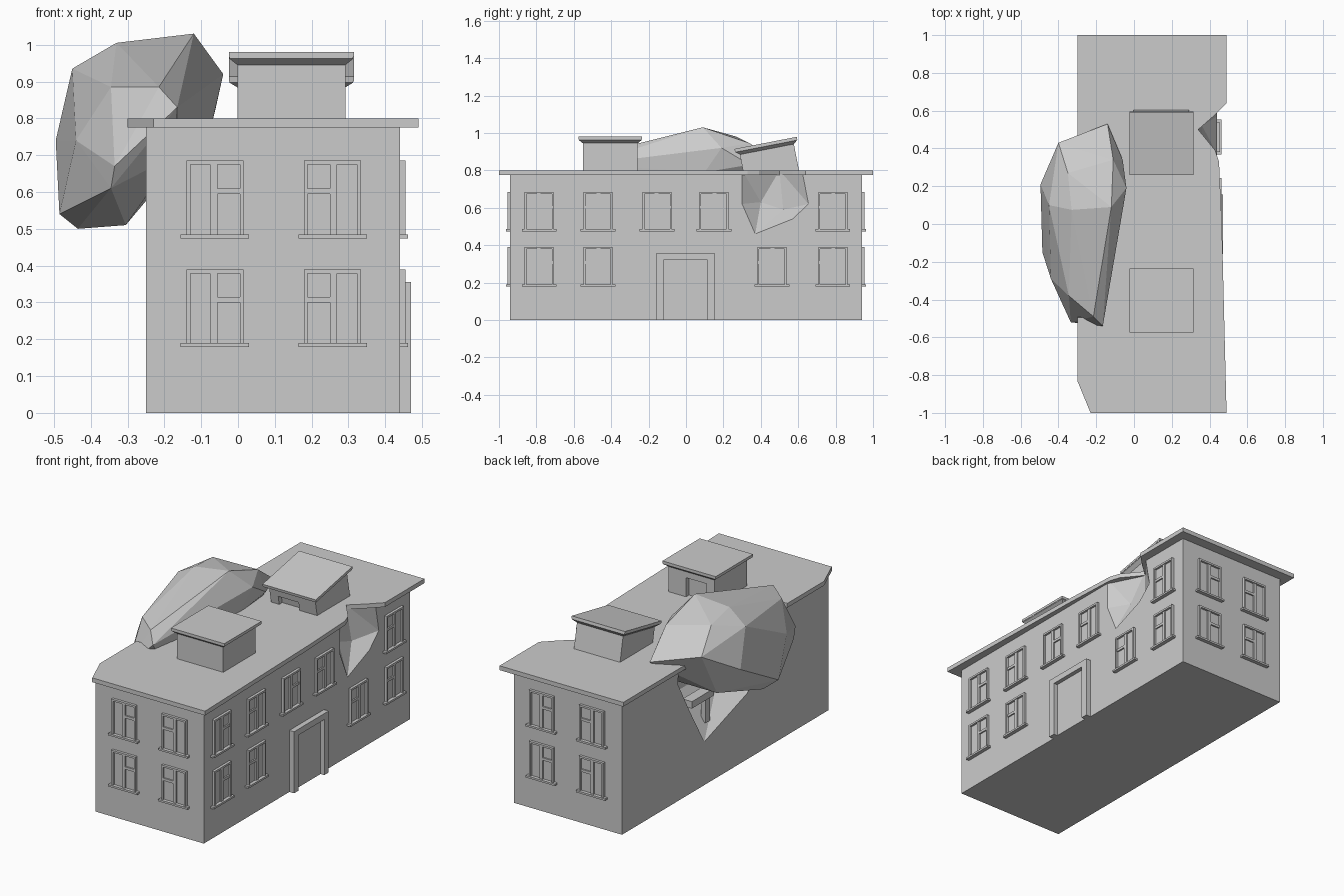
import bpy, bmesh, math
from mathutils import Matrix, Vector

if "Cube" in bpy.data.objects:
    bpy.data.objects.remove(bpy.data.objects["Cube"])


def make(name, bm, matrix=None):
    bmesh.ops.recalc_face_normals(bm, faces=bm.faces)
    me = bpy.data.meshes.new(name)
    bm.to_mesh(me)
    bm.free()
    ob = bpy.data.objects.new(name, me)
    bpy.context.collection.objects.link(ob)
    if matrix is not None:
        ob.data.transform(matrix)
        if matrix.determinant() < 0:
            ob.data.flip_normals()
    return ob


def boxes(name, parts, matrix=None):
    """Each part is (x0, x1, y0, y1, z0, z1)."""
    bm = bmesh.new()
    for x0, x1, y0, y1, z0, z1 in parts:
        m = Matrix.Translation(((x0 + x1) / 2, (y0 + y1) / 2, (z0 + z1) / 2))
        bmesh.ops.create_cube(bm, size=1, matrix=m @ Matrix.Diagonal((x1 - x0, y1 - y0, z1 - z0, 1)))
    return make(name, bm, matrix)


def hull(name, pts):
    bm = bmesh.new()
    for p in pts:
        bm.verts.new(p)
    r = bmesh.ops.convex_hull(bm, input=bm.verts[:])
    loose = list({v for v in r["geom_interior"] + r["geom_unused"] if isinstance(v, bmesh.types.BMVert)})
    bmesh.ops.delete(bm, geom=loose, context='VERTS')
    return make(name, bm)


def cut(ob, cutter):
    mod = ob.modifiers.new("cut", 'BOOLEAN')
    mod.operation, mod.solver, mod.object = 'DIFFERENCE', 'EXACT', cutter
    cutter.hide_render = True
    cutter.hide_viewport = True


# Main block and roof slab with chipped edges
walls = boxes("building_walls", [(-0.25, 0.44, -0.94, 0.94, 0, 0.776)])
outline = [(-0.23, -1), (0.49, -1), (0.465, 0), (0.45, 0.33), (0.43, 0.39), (0.34, 0.50),
           (0.42, 0.57), (0.49, 0.64), (0.49, 1), (-0.30, 1), (-0.30, -0.83)]
bm = bmesh.new()
face = bm.faces.new([bm.verts.new((x, y, 0.775)) for x, y in outline])
ext = bmesh.ops.extrude_face_region(bm, geom=[face])
bmesh.ops.translate(bm, vec=(0, 0, 0.025), verts=[v for v in ext["geom"] if isinstance(v, bmesh.types.BMVert)])
slab = make("roof_slab", bm)

# Broken notch on the right wall
rim = [(0.30, 0.80), (0.30, 0.62), (0.37, 0.46), (0.57, 0.54), (0.655, 0.62), (0.62, 0.80)]
notch = hull("notch_cutter", [(x, y, z) for x in (0.44, 0.5) for y, z in rim]
             + [(0.36, 0.40, 0.63), (0.36, 0.52, 0.59), (0.34, 0.50, 0.80)])
cut(walls, notch)

# Smashed hole on the left wall
rim = [(0.42, 0.85), (0.43, 0.67), (0.32, 0.47), (0.19, 0.25), (-0.20, 0.38), (-0.48, 0.66), (-0.50, 0.85)]
hole = hull("hole_cutter", [(x, y, z) for x in (-0.25, -0.4) for y, z in rim]
            + [(-0.08, 0.25, 0.5), (-0.08, -0.2, 0.5), (-0.08, 0.25, 0.78), (-0.1, -0.35, 0.78)])
cut(walls, hole)
cut(slab, hole)
boxes("broken_beam", [(-0.21, -0.18, 0.08, 0.12, 0.32, 0.50), (-0.22, -0.16, 0.06, 0.26, 0.46, 0.50)])

# Boulder lodged in the roof edge
hull("boulder", [
    (-0.12, 0.09, 1.03), (-0.33, 0.075, 1.005), (-0.45, 0.10, 0.935), (-0.04, 0.19, 0.92),
    (-0.11, 0.34, 0.945), (-0.35, 0.27, 0.98), (-0.495, 0.21, 0.74), (-0.485, -0.15, 0.54),
    (-0.215, -0.49, 0.885), (-0.345, -0.38, 0.885), (-0.165, -0.54, 0.83), (-0.335, -0.52, 0.67),
    (-0.44, -0.29, 0.74), (-0.345, -0.49, 0.61), (-0.40, 0.43, 0.87), (-0.14, 0.53, 0.81),
    (-0.06, 0.34, 0.83), (-0.435, -0.08, 0.50), (-0.305, -0.14, 0.51), (-0.40, 0.29, 0.61),
    (-0.20, 0.36, 0.65), (-0.07, 0.1, 0.79), (-0.17, -0.45, 0.70)])


# Windows: local u across, v outward, w up
def wall_matrix(side, along, z, flip):
    mirror = Matrix.Diagonal((-1 if flip else 1, 1, 1, 1))
    if side == "right":
        m = Matrix.Translation((0.44, along, z)) @ Matrix.Rotation(math.pi / 2, 4, 'Z')
    elif side == "back":
        m = Matrix.Translation((along, 0.94, z)) @ Matrix.Diagonal((1, -1, 1, 1))
    else:
        m = Matrix.Translation((along, -0.94, z))
    return m @ mirror


def window(side, along, z, flip):
    d, b = -0.015, 0.01
    boxes(side + "_window", [
        (-0.0775, -0.0665, d, b, 0, 0.20), (0.0685, 0.0775, d, b, 0, 0.20),
        (-0.0665, 0.0685, d, b, 0.189, 0.20),
        (-0.0125, 0.0075, -0.011, b, 0, 0.189), (0.0075, 0.0685, -0.011, b, 0.11, 0.125),
        (-0.0665, 0.0685, -0.003, b, 0, 0.189),
        (-0.093, 0.093, -0.022, b, -0.011, 0)], wall_matrix(side, along, z, flip))


for z in (0.19, 0.485):
    for side in ("front", "back"):
        window(side, -0.063, z, False)
        window(side, 0.257, z, True)
    for y, flip in ((-0.785, False), (-0.47, True), (-0.155, False), (0.15, True), (0.46, True), (0.785, True)):
        lower = z < 0.3
        if (lower and abs(y) < 0.2) or (not lower and y == 0.46):
            continue
        window("right", y, z, flip)

# Entrance surround and door
boxes("entrance_frame", [(0.43, 0.47, -0.16, -0.12, 0, 0.355), (0.43, 0.47, 0.115, 0.155, 0, 0.355),
                         (0.43, 0.47, -0.12, 0.115, 0.32, 0.355)])
boxes("entrance_door", [(0.43, 0.446, -0.12, 0.115, 0, 0.32)])


# Rooftop huts: stacked square sections with a flared cap and a doorway
def hut(name, matrix, door_dir):
    bm = bmesh.new()
    rings = []
    for h, z in ((0.147, -0.03), (0.147, 0.145), (0.168, 0.162), (0.168, 0.166), (0.17, 0.166), (0.17, 0.18)):
        rings.append([bm.verts.new((sx * h, sy * h, z)) for sx, sy in ((-1, -1), (1, -1), (1, 1), (-1, 1))])
    for a, b in zip(rings, rings[1:]):
        for i in range(4):
            j = (i + 1) % 4
            bm.faces.new((a[i], a[j], b[j], b[i]))
    bm.faces.new(rings[0][::-1])
    bm.faces.new(rings[-1])
    body = make(name, bm, matrix)
    ys = sorted((door_dir * 0.12, door_dir * 0.2))
    cut(body, boxes(name + "_door_cutter", [(-0.095, 0.035, *ys, -0.02, 0.11)], matrix))


hut("roof_hut", Matrix.Translation((0.145, -0.405, 0.80)), 1)
hut("tilted_roof_hut", Matrix.Translation((0.145, 0.46, 0.77)) @ Matrix.Rotation(math.radians(11), 4, 'X'), -1)
